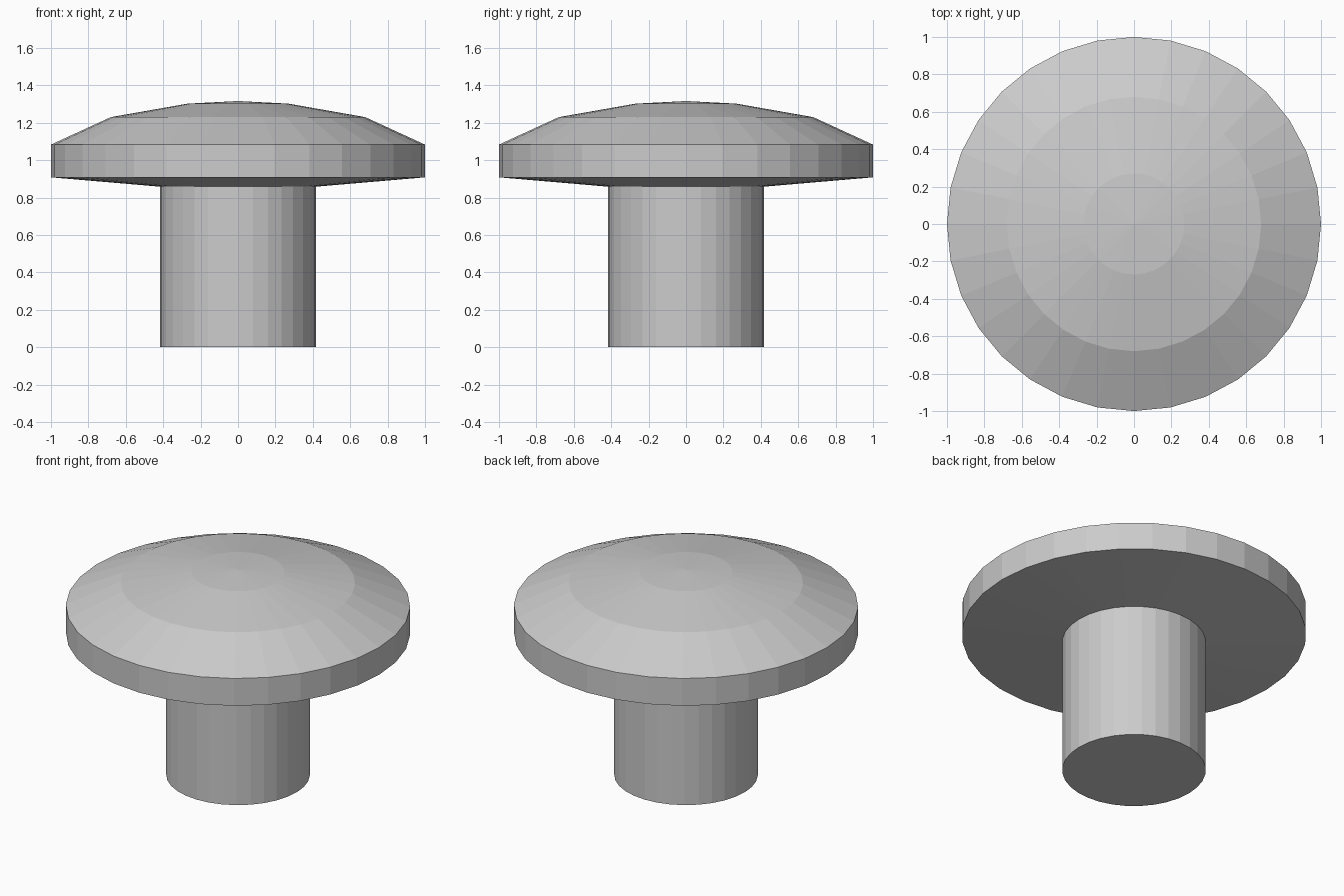
import bpy
import bmesh
from math import tau

SIDES = 32

if "Cube" in bpy.data.objects:
    bpy.data.objects.remove(bpy.data.objects["Cube"], do_unlink=True)

grey = bpy.data.materials.new("light_grey")
grey.use_nodes = True
grey.diffuse_color = (0.6, 0.6, 0.6, 1)
grey.node_tree.nodes["Principled BSDF"].inputs["Base Color"].default_value = grey.diffuse_color


def lathe(name, profile):
    """Spin a radius/height profile around z into a flat-faceted solid."""
    bm = bmesh.new()
    verts = [bm.verts.new((r, 0, z)) for r, z in profile]
    edges = [bm.edges.new(pair) for pair in zip(verts, verts[1:])]
    bmesh.ops.spin(bm, geom=verts + edges, cent=(0, 0, 0), axis=(0, 0, 1),
                   angle=tau, steps=SIDES)
    bmesh.ops.remove_doubles(bm, verts=bm.verts, dist=0.0001)
    bmesh.ops.recalc_face_normals(bm, faces=bm.faces)
    mesh = bpy.data.meshes.new(name)
    bm.to_mesh(mesh)
    bm.free()
    mesh.materials.append(grey)
    obj = bpy.data.objects.new(name, mesh)
    bpy.context.collection.objects.link(obj)
    return obj


# One closed body: flat foot, straight stem, flared underside, rim and domed top
lathe("knob", [
    (0, 0), (0.417, 0),
    (0.417, 0.858), (1, 0.908),
    (1, 1.083), (0.68, 1.23),
    (0.27, 1.302), (0, 1.316),
])
